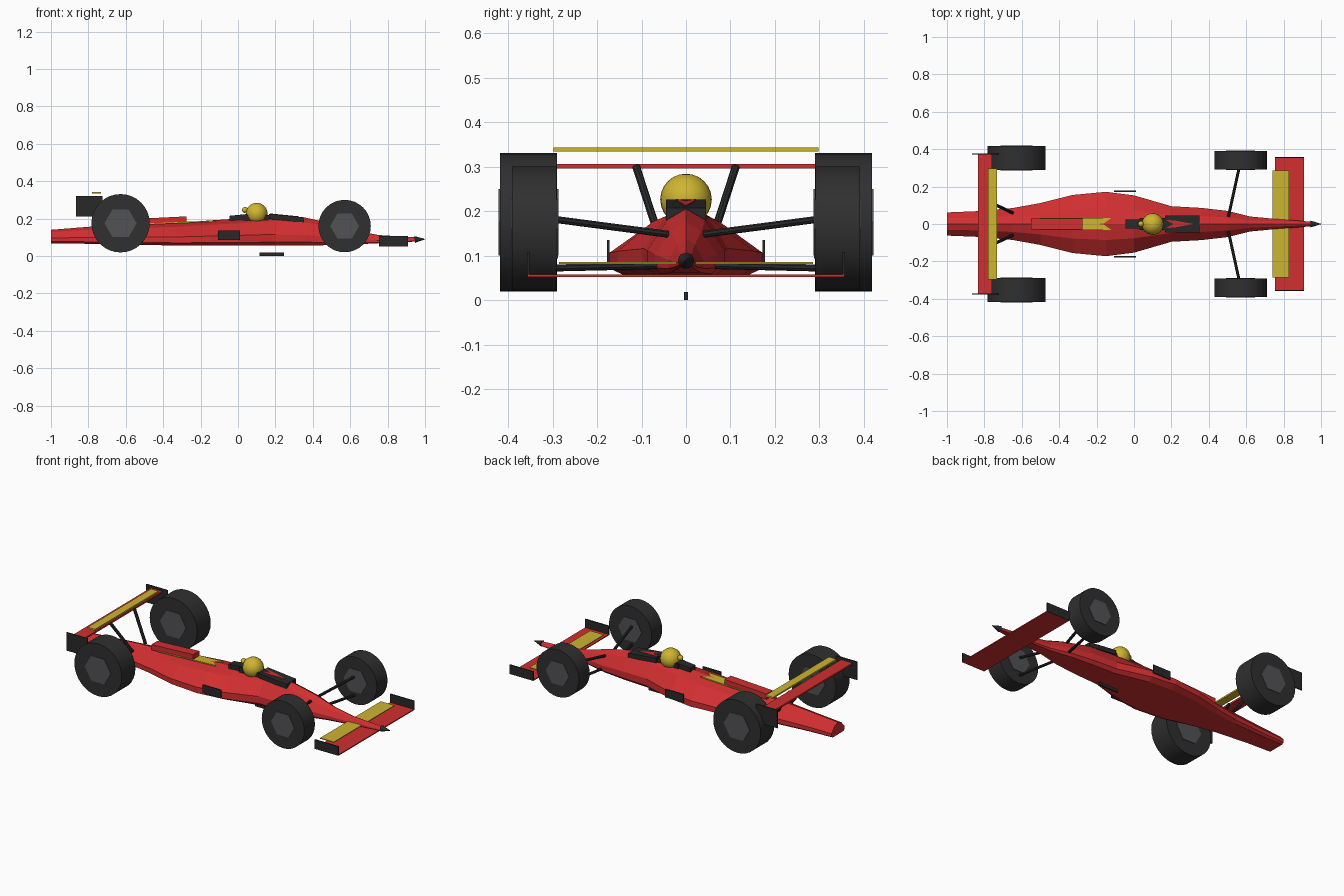
import bpy, bmesh, math
from mathutils import Vector

if "Cube" in bpy.data.objects:
    bpy.data.objects.remove(bpy.data.objects["Cube"])


def material(name, rgb):
    m = bpy.data.materials.new(name)
    m.diffuse_color = (*rgb, 1)
    m.use_nodes = True
    m.node_tree.nodes["Principled BSDF"].inputs["Base Color"].default_value = m.diffuse_color
    return m


RED = material("red paint", (0.64, 0.028, 0.03))
YELLOW = material("yellow paint", (0.62, 0.46, 0.03))
BLACK = material("black trim", (0.022, 0.022, 0.023))
RUBBER = material("tyre rubber", (0.029, 0.029, 0.03))
GREY = material("hub grey", (0.085, 0.085, 0.09))


def finish(name, bm, mat, smooth=False):
    bmesh.ops.recalc_face_normals(bm, faces=bm.faces)
    me = bpy.data.meshes.new(name)
    bm.to_mesh(me)
    bm.free()
    me.materials.append(mat)
    ob = bpy.data.objects.new(name, me)
    bpy.context.collection.objects.link(ob)
    if smooth:
        bpy.ops.object.select_all(action='DESELECT')
        ob.select_set(True)
        bpy.context.view_layer.objects.active = ob
        bpy.ops.object.shade_smooth_by_angle(angle=math.radians(40))
    return ob


def plate(name, outline, z0, slope, thick, mat):
    """Extruded xy outline whose base height is z0 + slope * x."""
    bm = bmesh.new()
    low = [bm.verts.new((x, y, z0 + slope * x)) for x, y in outline]
    face = bm.faces.new(low)
    ext = bmesh.ops.extrude_face_region(bm, geom=[face])
    top = [v for v in ext["geom"] if isinstance(v, bmesh.types.BMVert)]
    bmesh.ops.translate(bm, verts=top, vec=(0, 0, thick))
    return finish(name, bm, mat)


def box(name, x0, x1, y0, y1, z0, z1, mat, slope=0):
    return plate(name, [(x0, y0), (x1, y0), (x1, y1), (x0, y1)],
                 z0 - slope * x0, slope, z1 - z0, mat)


def rod(name, a, b, r, mat, sides=8, r2=None, smooth=True, spin=0):
    """Cylinder or cone between two points."""
    a, b = Vector(a), Vector(b)
    bm = bmesh.new()
    bmesh.ops.create_cone(bm, cap_ends=True, segments=sides, radius1=r,
                          radius2=r if r2 is None else r2, depth=(b - a).length)
    turn = Vector((0, 0, 1)).rotation_difference(b - a).to_matrix()
    for v in bm.verts:
        c, s = math.cos(spin), math.sin(spin)
        v.co = Vector((v.co.x * c - v.co.y * s, v.co.x * s + v.co.y * c, v.co.z))
        v.co = turn @ v.co + (a + b) / 2
    return finish(name, bm, mat, smooth)


def ball(name, centre, r, mat, seg=24):
    bm = bmesh.new()
    bmesh.ops.create_uvsphere(bm, u_segments=seg, v_segments=seg // 2, radius=r)
    bmesh.ops.translate(bm, verts=bm.verts, vec=centre)
    return finish(name, bm, mat, True)


# Body shell: stations of x, half width, bottom, ridge height
STATIONS = [(-1.0, .062, .068, .14), (-.85, .068, .066, .152), (-.65, .085, .062, .167),
            (-.5, .112, .059, .171), (-.33, .155, .056, .176), (-.15, .172, .055, .19),
            (0, .153, .055, .2), (.2, .095, .055, .215), (.36, .086, .056, .205),
            (.5, .07, .058, .175), (.62, .04, .062, .138), (.75, .028, .068, .112),
            (.95, .012, .077, .1)]
HALF = [(.8, 0), (1, .12), (1, .38), (.5, .83), (0, 1)]
SECTION = HALF + [(-u, v) for u, v in reversed(HALF[:-1])]
bm = bmesh.new()
rings = [[bm.verts.new((x, u * w, b + v * (t - b))) for u, v in SECTION]
         for x, w, b, t in STATIONS]
n = len(SECTION)
for p, q in zip(rings, rings[1:]):
    for i in range(n):
        bm.faces.new((p[i], p[(i + 1) % n], q[(i + 1) % n], q[i]))
bm.faces.new(rings[0])
bm.faces.new(rings[-1])
finish("body", bm, RED)

# Nose tip
rod("nose_tip", (.945, 0, .088), (1.0, 0, .09), .018, BLACK, 12, r2=.001)

# Engine cover and yellow stripe with a notched front end
box("engine_cover", -.55, -.275, -.029, .029, .166, .198, RED, slope=.05)
plate("engine_stripe", [(-.5, -.033), (-.12, -.033), (-.165, 0), (-.12, .033), (-.5, .033)],
      .189, .043, .006, YELLOW)

# Cockpit surround, windscreen deck and its red centre arrow
box("headrest", -.045, .06, -.025, .025, .185, .215, BLACK, slope=.1)
box("cockpit_sides", .03, .165, -.032, .032, .185, .22, BLACK)
box("windscreen", .165, .35, -.045, .045, .198, .226, BLACK, slope=-.1)
plate("windscreen_arrow", [(.17, -.022), (.22, -.018), (.32, 0), (.22, .018), (.17, .022), (.21, 0)],
      .2405, -.1, .004, RED)

# Driver helmet
ball("helmet", (.1, 0, .226), .058, YELLOW)
ball("helmet_nub", (.037, 0, .246), .016, YELLOW, 12)

# Front wing
box("front_wing", .755, .91, -.355, .355, .052, .058, RED)
box("front_flap", .74, .83, -.285, .285, .081, .086, YELLOW)

# Rear wing
box("rear_wing", -.835, -.76, -.375, .375, .296, .306, RED)
box("rear_flap", -.78, -.732, -.298, .298, .334, .343, YELLOW)

# Under-body blade
box("skid_blade", .115, .245, -.004, .004, 0, .018, BLACK)

# Paired parts on both sides
for side, s in (("left", 1), ("right", -1)):
    for end, x, z, r, y0, y1 in (("front", .57, .16, .14, .291, .391),
                                 ("rear", -.628, .175, .156, .29, .418)):
        rod(f"{end}_tyre_{side}", (x, s * y0, z), (x, s * y1, z), r, RUBBER, 32)
        rod(f"{end}_hub_{side}", (x, s * (y0 - .003), z), (x, s * (y1 + .003), z),
            r * .55, GREY, 6, smooth=False, spin=math.pi / 2)
    box(f"front_end_plate_{side}", .755, .91, s * .355 - .003, s * .355 + .003, .053, .108, BLACK)
    box(f"rear_end_plate_{side}", -.865, -.725, s * .375 - .003, s * .375 + .003, .212, .32, BLACK)
    box(f"side_fin_{side}", -.108, .012, s * .175 - .003, s * .175 + .003, .085, .135, BLACK)
    rod(f"upper_arm_{side}", (.505, s * .04, .148), (.562, s * .3, .182), .008, BLACK)
    rod(f"lower_arm_{side}", (.505, s * .04, .078), (.562, s * .3, .072), .008, BLACK)
    rod(f"wing_strut_{side}", (-.76, s * .112, .3), (-.65, s * .06, .14), .009, BLACK)
